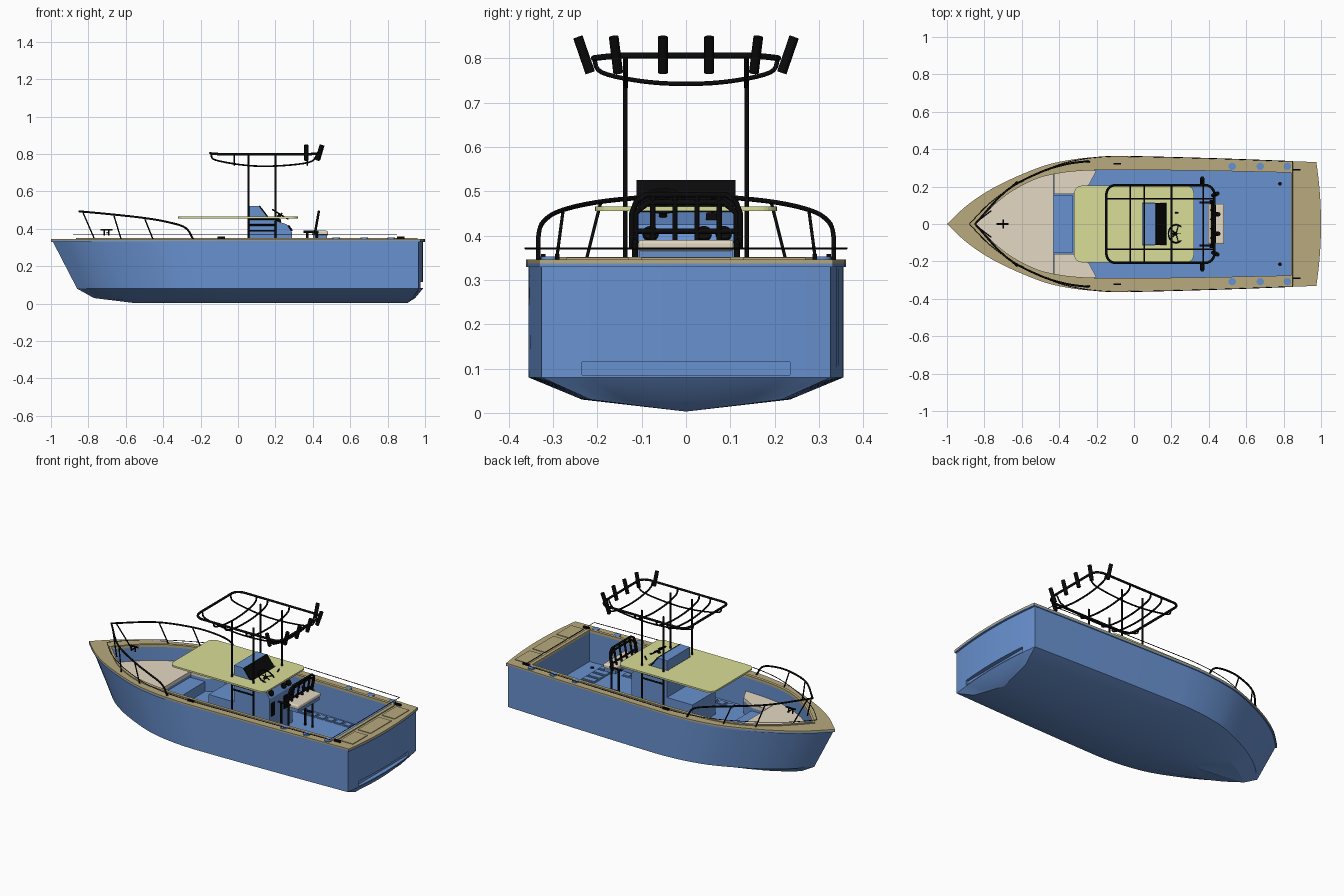
import bpy, bmesh, math
from mathutils import Vector

if "Cube" in bpy.data.objects:
    bpy.data.objects.remove(bpy.data.objects["Cube"])


def material(name, rgb):
    m = bpy.data.materials.new(name)
    m.use_nodes = True
    m.diffuse_color = (*rgb, 1)
    m.node_tree.nodes["Principled BSDF"].inputs["Base Color"].default_value = (*rgb, 1)
    return m


BLUE = material("hull blue", (0.14, 0.285, 0.63))
TAN = material("deck tan", (0.48, 0.40, 0.21))
CREAM = material("cushion cream", (0.78, 0.69, 0.55))
LIME = material("canopy yellow green", (0.70, 0.73, 0.31))
BLACK = material("black metal", (0.003, 0.003, 0.003))


def add_object(name, bm, mat, smooth=False):
    bmesh.ops.remove_doubles(bm, verts=bm.verts, dist=1e-5)
    bmesh.ops.recalc_face_normals(bm, faces=bm.faces)
    me = bpy.data.meshes.new(name)
    bm.to_mesh(me)
    bm.free()
    ob = bpy.data.objects.new(name, me)
    bpy.context.collection.objects.link(ob)
    me.materials.append(mat)
    if smooth:
        select(ob)
        bpy.ops.object.shade_smooth_by_angle(angle=math.radians(30))
    return ob


def select(ob):
    bpy.ops.object.select_all(action="DESELECT")
    ob.select_set(True)
    bpy.context.view_layer.objects.active = ob


def prism(name, pts, a, b, mat, axis="z"):
    """Extrude an outline from a to b along z (xy outline) or y (xz outline)."""
    bm = bmesh.new()
    put = (lambda p, h: (p[0], p[1], h)) if axis == "z" else (lambda p, h: (p[0], h, p[1]))
    lo = [bm.verts.new(put(p, a)) for p in pts]
    hi = [bm.verts.new(put(p, b)) for p in pts]
    bm.faces.new(lo)
    bm.faces.new(hi)
    for i in range(len(pts)):
        j = (i + 1) % len(pts)
        bm.faces.new((lo[i], lo[j], hi[j], hi[i]))
    return add_object(name, bm, mat)


def box(name, x0, x1, y0, y1, z0, z1, mat, bevel=0):
    ob = prism(name, [(x0, y0), (x1, y0), (x1, y1), (x0, y1)], z0, z1, mat)
    if bevel:
        m = ob.modifiers.new("rounding", "BEVEL")
        m.width, m.segments = bevel, 3
    return ob


def rod(name, p, q, r, mat=BLACK, sides=16):
    p, q = Vector(p), Vector(q)
    bm = bmesh.new()
    bmesh.ops.create_cone(bm, cap_ends=True, segments=sides, radius1=r, radius2=r, depth=(q - p).length)
    turn = (q - p).to_track_quat("Z", "Y").to_matrix()
    bmesh.ops.transform(bm, matrix=turn.to_4x4(), verts=bm.verts)
    bmesh.ops.translate(bm, vec=(p + q) / 2, verts=bm.verts)
    return add_object(name, bm, mat, True)


def spline(pts, steps=5):
    """Catmull-Rom resampling of a few control points."""
    P = [Vector(p) for p in pts]
    P = [2 * P[0] - P[1]] + P + [2 * P[-1] - P[-2]]
    out = []
    for i in range(1, len(P) - 2):
        a, b, c, d = P[i - 1:i + 3]
        for k in range(steps):
            t = k / steps
            out.append(0.5 * (2 * b + (c - a) * t + (2 * a - 5 * b + 4 * c - d) * t * t
                              + (3 * b - a - 3 * c + d) * t ** 3))
    return out + [P[-2]]


def tube(name, pts, r, closed=False, mat=BLACK):
    cu = bpy.data.curves.new(name, "CURVE")
    cu.dimensions, cu.bevel_depth, cu.bevel_resolution = "3D", r, 2
    cu.use_fill_caps = True
    sp = cu.splines.new("POLY")
    sp.points.add(len(pts) - 1)
    for p, co in zip(sp.points, pts):
        p.co = (*co, 1)
    sp.use_cyclic_u = closed
    ob = bpy.data.objects.new(name, cu)
    bpy.context.collection.objects.link(ob)
    cu.materials.append(mat)
    select(ob)
    bpy.ops.object.convert(target="MESH")
    return ob


def cut(ob, cutter):
    m = ob.modifiers.new("cut", "BOOLEAN")
    m.operation, m.solver, m.object = "DIFFERENCE", "EXACT", cutter
    select(ob)
    bpy.ops.object.modifier_apply(modifier="cut")


def mirrored(half):
    """Closed outline from a half running bow to stern at +y."""
    return list(half) + [(p[0], -p[1]) for p in reversed(half) if p[1] > 1e-5]


def rounded(x0, x1, w, r, n=6):
    out = []
    for cx, cy, a0 in ((x1 - r, w - r, 0), (x0 + r, w - r, 90), (x0 + r, r - w, 180), (x1 - r, r - w, 270)):
        for k in range(n + 1):
            a = math.radians(a0 + 90 * k / n)
            out.append((cx + r * math.cos(a), cy + r * math.sin(a)))
    return out


# Plan outlines, bow to stern
side = spline([(-1, 0), (-.88, .11), (-.72, .21), (-.5, .305), (-.34, .343), (-.18, .359),
               (0, .359), (.5, .347), (.975, .331)])
inner = spline([(-.85, 0), (-.72, .125), (-.6, .205), (-.45, .262), (-.2, .288), (.3, .286), (.84, .275)])
stern = [.33 * (1 - k / 6) for k in range(1, 7)]

# Hull: gunwale, chine, lower chine and keel rows: bow x, stern x, width, z
rows = [(-.992, .965, .985, .335), (-.86, .965, .985, .08), (-.77, .937, .65, .03), (-.55, .905, 0, .003)]
bm = bmesh.new()
sections = []
for p in side:
    s = (p[0] + 1) / 1.975
    half = [(a + (b - a) * s, k * p[1], z) for a, b, k, z in rows]
    ring = half + [(x, -y, z) for x, y, z in reversed(half[:3])]
    sections.append([bm.verts.new(c) for c in ring])
for A, B in zip(sections, sections[1:]):
    for i in range(7):
        j = (i + 1) % 7
        bm.faces.new((A[i], A[j], B[j], B[i]))

# Curved transom and the tuck beneath it
E = sections[-1]
edge_y = [y * .985 for y in stern + [-y for y in reversed(stern[:-1])]]
levels = []
for x, k, z, a, b in ((.988, 1, .335, 0, 6), (.988, 1, .08, 1, 5), (.947, .65, .03, 2, 4)):
    row = [bm.verts.new((x - .215 * y * y * k, k * y, z)) for y in edge_y]
    levels.append([E[a]] + row + [E[b]])
for upper, lower in zip(levels, levels[1:]):
    for i in range(len(upper) - 1):
        bm.faces.new((upper[i], upper[i + 1], lower[i + 1], lower[i]))
bm.faces.new(levels[0])
for a, b in zip(levels[2], levels[2][1:]):
    bm.faces.new((a, b, E[3]))
hull = add_object("hull", bm, BLUE)

# Sheer lip, deck and rim coaming, all opened up by the cockpit
outline = mirrored([tuple(p) for p in side] + [(1 - .23 * y * y, y) for y in stern])
lip = prism("sheer_lip", outline, .329, .3365, BLUE)
deck = prism("deck", outline, .3365, .346, TAN)
rim = prism("cockpit_coaming", mirrored([(p[0] - .015 if i == 0 else p[0], p[1] + .018 * (i > 0))
            for i, p in enumerate(inner)] + [(.86, .27)]), .345, .352, TAN)
well = prism("cockpit_cutter", mirrored(inner), .16, .6, BLUE)
slot = box("slot_cutter", .962, 1.1, -.235, .235, .085, .115, BLUE)
for ob in (hull, lip, deck, rim):
    cut(ob, well)
cut(hull, slot)
for ob in (well, slot):
    bpy.data.objects.remove(ob)
for ob in (hull, lip, deck, rim):
    select(ob)
    bpy.ops.object.shade_smooth_by_angle(angle=math.radians(20))
# Transom stays flat faced around its slot
for f in hull.data.polygons:
    if f.normal.x > .8:
        f.use_smooth = False

# Bow seating: blue bases under cream cushions
bow = [p for p in inner if p[0] < -.43] + [Vector((-.43, .266))]
wing = [p for p in inner if -.43 < p[0] < -.21]
for name, z0, z1, mat in (("seat_base", .155, .235, BLUE), ("cushion", .235, .255, CREAM)):
    prism("bow_" + name, mirrored(bow), z0, z1, mat)
    for s in (1, -1):
        pts = [(-.428, .16), (-.428, .266)] + [tuple(p) for p in wing] + [(-.2, .287), (-.24, .21), (-.33, .16)]
        prism("side_" + name, [(x, s * y) for x, y in pts], z0, z1, mat)
box("bow_step", -.43, -.33, -.155, .155, .155, .22, BLUE)

# Raised floor tread pads, each with a smaller inset pad
pads = [(-.125 + .0575 * i, s * .247, .024) for i in range(13) for s in (1, -1)]
pads += [(.7, -.243 + .054 * i, .045) for i in range(10)]
for x, y, w in pads:
    box("tread_border", x - w, x + w, y - .023, y + .023, .159, .163, BLUE)
    box("tread_pad", x - w + .005, x + w - .005, y - .018, y + .018, .16, .167, BLUE)

# Stern hatches, rod sockets and cleats
for y, w in ((-.2, .07), (0, .1), (.2, .07)):
    box("stern_hatch", .875, .96, y - w, y + w, .345, .350, TAN)
for s in (1, -1):
    for x in (.525, .675, .82):
        rod("rod_socket", (x, s * .308, .345), (x, s * .308, .353), .02, BLUE)
    for x, y in ((-.09, .322), (.87, .29)):
        box("cleat", x - .02, x + .02, s * y - .005, s * y + .005, .346, .358, BLACK)
    rod("floor_drain", (.78, s * .215, .158), (.78, s * .215, .165), .01)
rod("bow_cleat", (-.735, 0, .395), (-.67, 0, .395), .005)
for x in (-.715, -.69):
    rod("bow_cleat_leg", (x, 0, .365), (x, 0, .395), .004)
rod("bow_cleat_bar", (-.70, -.025, .38), (-.70, .025, .38), .004)

# Thin line running round the deck
half = [(p[0] * .9 + .02, p[1] * 1.005) for p in side if p[0] < .9] + [(.85, .335)]
tube("deck_line", [(x, y, .371) for x, y in mirrored(half)], .002, True)

# Bow rail and raked stanchions
rail = spline([(-.85, 0, .494), (-.68, .18, .478), (-.5, .277, .458), (-.37, .318, .435),
               (-.28, .332, .405), (-.24, .333, .345)])
for s in (1, -1):
    tube("bow_rail", [(x, s * y, z) for x, y, z in rail], .0053)
    for a, b in (((-.83, .02, .49), (-.765, .07, .34)), ((-.665, .192, .476), (-.625, .225, .345)),
                 ((-.5, .277, .458), (-.455, .292, .345))):
        rod("rail_stanchion", (a[0], s * a[1], a[2]), (b[0], s * b[1], b[2]), .0036)

# Console, windscreen, gauges, throttle and front seat box
prism("console", [(.05, .155), (.05, .522), (.115, .522), (.165, .455), (.26, .425), (.29, .38), (.29, .155)],
      -.11, .11, BLUE, "y")
prism("windscreen", [(.117, .525), (.112, .519), (.165, .45), (.172, .453)], -.112, .112, BLACK, "y")
for y in (-.08, .04, .085):
    rod("gauge", (.273, y, .4), (.283, y, .407), .018)
    box("switch_panel", .288, .294, y - .016, y + .016, .27, .35, BLACK)
box("throttle_base", .2, .23, .045, .075, .43, .452, BLACK, .004)
rod("throttle_lever", (.215, .06, .45), (.235, .06, .485), .004)
box("console_seat", -.12, .05, -.11, .11, .155, .30, BLUE)

# Steering wheel
hub, tilt = Vector((.225, -.052, .478)), .55
u, v = Vector((math.cos(tilt), 0, -math.sin(tilt))), Vector((0, 1, 0))
spot = lambda a: hub + .048 * (math.cos(a) * u + math.sin(a) * v)
tube("steering_wheel", [spot(math.tau * k / 28) for k in range(28)], .004, True)
for k in range(5):
    rod("wheel_spoke", hub, spot(math.tau * k / 5), .0025)
rod("wheel_column", hub, hub - .06 * u.cross(v), .009)

# Shade panel, opened for the console top
panel = prism("shade_panel", rounded(-.32, .32, .205, .04), .455, .465, LIME)
opening = box("panel_cutter", .045, .175, -.113, .113, .4, .5, LIME)
cut(panel, opening)
bpy.data.objects.remove(opening)

# Tower: posts, side bars, top ring and sagging bars
for s in (1, -1):
    for x in (.055, .2):
        rod("tower_post", (x, s * .137, .158), (x, s * .137, .8), .0055)
    for z in (.39, .42, .453):
        rod("tower_side_bar", (.055, s * .137, z), (.2, s * .137, z), .005)
    tube("tower_long_bar", spline([(-.145, s * .135, .80), (-.12, s * .135, .768), (.04, s * .135, .74),
         (.2, s * .135, .736), (.38, s * .135, .756), (.425, s * .135, .80)]), .0045)
tube("tower_top_ring", [(x, y, .813 - .3 * y * y) for x, y in rounded(-.148, .43, .208, .05)], .0068, True)
for x in (-.02, .055, .2, .37):
    tube("tower_cross_bar", spline([(x, -.208, .80), (x, -.19, .768), (x, -.1, .748), (x, 0, .742),
         (x, .1, .748), (x, .19, .768), (x, .208, .80)]), .005)

# Rod holders fanned out along the tower
for s in (1, -1):
    for x, y, lean, rake in ((.44, .052, 0, .012), (.435, .158, .005, .012), (.365, .23, .014, 0)):
        rod("rod_holder", (x - rake, s * (y - lean), .767), (x + rake, s * (y + lean), .848), .011)

# Helm seat with legs and bent-tube backrest
box("helm_seat_base", .40, .475, -.105, .105, .345, .367, BLUE)
box("helm_seat_cushion", .395, .482, -.108, .108, .365, .39, CREAM, .008)
for s in (1, -1):
    for x in (.37, .42):
        rod("helm_seat_leg", (x, s * .115, .158), (x, s * .115, .385), .0065)
    rod("helm_armrest", (.35, s * .115, .385), (.43, s * .115, .385), .006)
    rod("helm_footrest", (.37, s * .115, .25), (.42, s * .115, .25), .006)
back = lambda y, z: (.41 + (z - .37) * .18, y, z)
for k, top in ((1, .492), (.93, .475)):
    tube("helm_backrest", [back(y * k, z) for y, z in ((-.122, .37), (-.122, .45), (-.112, top - .015),
         (-.09, top), (.09, top), (.112, top - .015), (.122, .45), (.122, .37))], .0065)
for y in (-.075, -.025, .025, .075):
    rod("backrest_slat", back(y, .385), back(y, .49), .006)
rod("backrest_bar", back(-.12, .41), back(.12, .41), .006)
